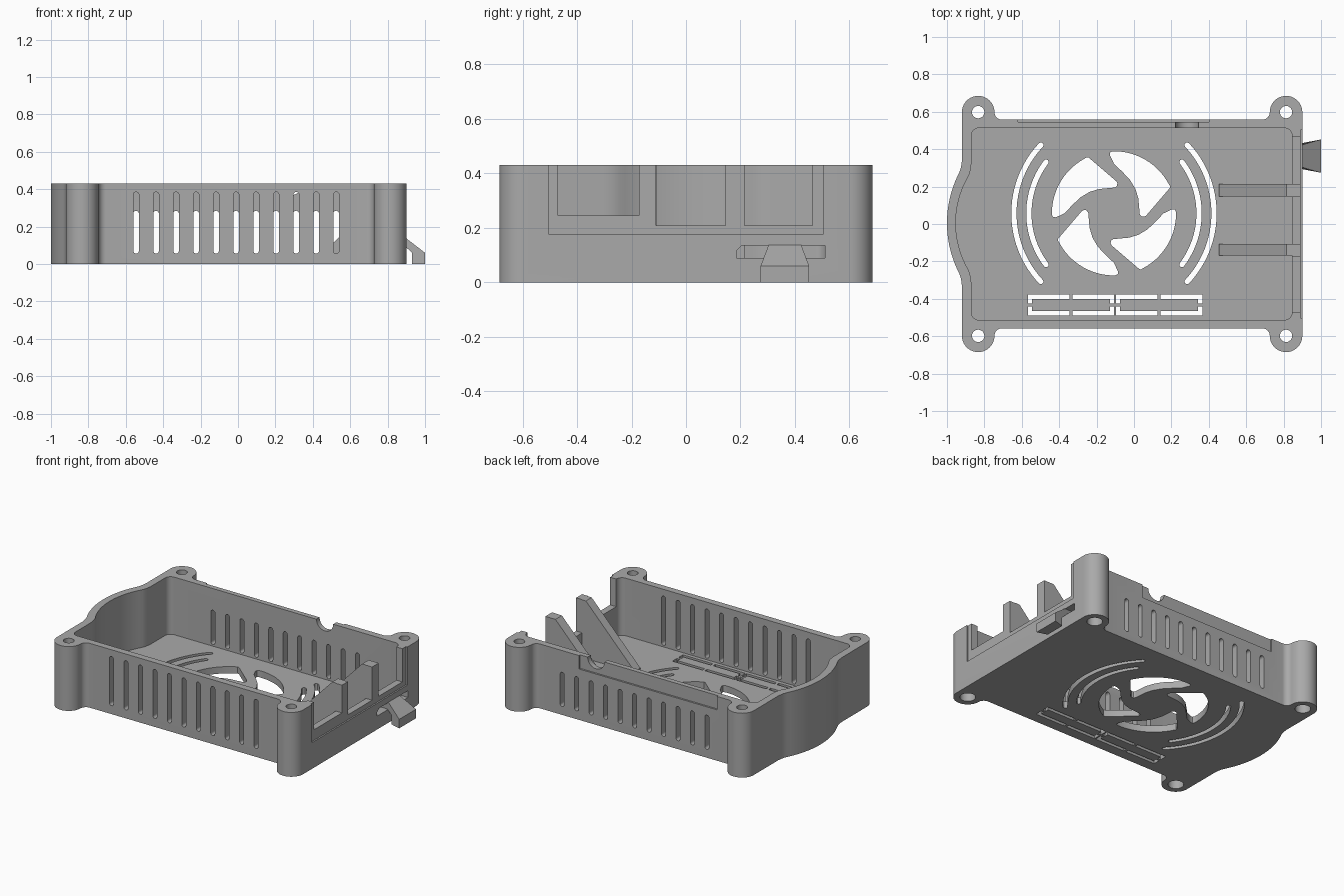
import bpy, bmesh, math
from mathutils import Vector

if "Cube" in bpy.data.objects:
    bpy.data.objects.remove(bpy.data.objects["Cube"])

H, FLOOR = 0.43, 0.045
grey = bpy.data.materials.new("matte grey")
grey.diffuse_color = (0.4, 0.4, 0.4, 1)
grey.use_nodes = True
grey.node_tree.nodes["Principled BSDF"].inputs["Base Color"].default_value = grey.diffuse_color


def arc(cx, cy, r, a0, a1, n=12):
    """Points along an arc, angles in degrees."""
    return [(cx + r * math.cos(math.radians(a0 + (a1 - a0) * i / n)),
             cy + r * math.sin(math.radians(a0 + (a1 - a0) * i / n))) for i in range(n + 1)]


def rect(x0, x1, y0, y1):
    return [(x0, y0), (x1, y0), (x1, y1), (x0, y1)]


def prisms(name, profiles, lo, hi, axis="z"):
    """Extrude 2D outlines along an axis: z uses (x,y), y uses (x,z), x uses (y,z)."""
    place = {"z": lambda u, v, w: (u, v, w), "y": lambda u, v, w: (u, w, v),
             "x": lambda u, v, w: (w, u, v)}[axis]
    bm = bmesh.new()
    for prof in profiles:
        a = [bm.verts.new(place(u, v, lo)) for u, v in prof]
        b = [bm.verts.new(place(u, v, hi)) for u, v in prof]
        bm.faces.new(a)
        bm.faces.new(b)
        for i in range(len(a)):
            j = (i + 1) % len(a)
            bm.faces.new((a[i], a[j], b[j], b[i]))
    bmesh.ops.recalc_face_normals(bm, faces=bm.faces)
    me = bpy.data.meshes.new(name)
    bm.to_mesh(me)
    bm.free()
    me.materials.append(grey)
    ob = bpy.data.objects.new(name, me)
    bpy.context.collection.objects.link(ob)
    return ob


def cut(target, cutter):
    """Apply an exact boolean difference and discard the cutter."""
    cutter.hide_render = True
    mod = target.modifiers.new("cut", "BOOLEAN")
    mod.operation, mod.solver, mod.object = "DIFFERENCE", "EXACT", cutter
    dg = bpy.context.evaluated_depsgraph_get()
    me = bpy.data.meshes.new_from_object(target.evaluated_get(dg))
    target.modifiers.clear()
    target.data = me
    bpy.data.objects.remove(cutter)


def bulge(x_wall, depth, half):
    """Bowed part of the left wall, listed from +y to -y."""
    r = (half ** 2 + (depth * 0.82) ** 2) / (2 * depth * 0.82)
    a = math.degrees(math.asin(half / r))
    mid = arc(x_wall - depth + r, 0.005, r, 180 - a, 180 + a, 20)
    ends = [(x_wall, half + 0.07), (x_wall - 0.04 * depth, half + 0.045),
            (x_wall - 0.09 * depth, half + 0.025)]
    return ends + mid + [(x, -y + 0.01) for x, y in reversed(ends)]


# Outer shell with four screw lobes and bowed left side
LX, RX, LY, LR, WY, F = -0.833, 0.813, 0.598, 0.087, 0.558, 0.04


def lobe_top(cx):
    right = arc(cx + LR + F, LY, F, 270, 180, 8)
    left = arc(cx - LR - F, LY, F, 0, -90, 8)
    if cx > 0:
        return arc(cx, LY, LR, 0, 180, 20) + left[1:]
    return list(reversed(right))[::-1][:-1] + arc(cx, LY, LR, 0, 180, 20)


top = lobe_top(RX) + lobe_top(LX)
bottom = [(x, -y) for x, y in reversed(top)]
case = prisms("case_shell", [top + bulge(-0.92, 0.08, 0.27) + bottom], 0, H)

# Interior cavity
R = 0.04
inner = (arc(0.845 - R, 0.513 - R, R, 0, 90, 6) + arc(-0.87 + R, 0.513 - R, R, 90, 180, 6)
         + bulge(-0.87, 0.083, 0.25)
         + arc(-0.87 + R, -0.513 + R, R, 180, 270, 6) + arc(0.845 - R, -0.513 + R, R, 270, 360, 6))
cut(case, prisms("cavity_cutter", [inner], FLOOR, 1))

# Screw holes with wider bores underneath
for r, z0, z1 in ((0.033, -1, 1), (0.048, -1, 0.1)):
    cut(case, prisms("screw_cutter", [arc(x, y, r, 0, 345, 23) for x in (LX, RX)
                                      for y in (LY, -LY)], z0, z1))

# Fan openings: one swept blade gap repeated four times
FX, FY, FR = -0.107, 0.057, 0.332
gap = arc(0, 0, FR, 118, 181, 14) + [(-0.326, -0.02), (-0.31, -0.021), (-0.265, 0.0),
      (-0.222, 0.045), (-0.18, 0.085), (-0.13, 0.115), (-0.08, 0.13), (0.005, 0.138),
      (0.016, 0.147), (0.018, 0.16), (0.012, 0.172), (-0.135, 0.298), (-0.145, 0.3)]
gaps = []
for k in range(4):
    c, s = math.cos(k * math.pi / 2), math.sin(k * math.pi / 2)
    gaps.append([(FX + c * x - s * y, FY + s * x + c * y) for x, y in gap])

# Curved vents either side of the fan
W = 0.014
for base in (0, 180):
    for r, a in ((0.535, 43), (0.455, 37)):
        e0 = [FX + r * math.cos(math.radians(base + a)), FY + r * math.sin(math.radians(base + a))]
        e1 = [FX + r * math.cos(math.radians(base - a)), FY + r * math.sin(math.radians(base - a))]
        gaps.append(arc(FX, FY, r + W, base - a, base + a, 24)
                    + arc(*e0, W, base + a, base + a + 180, 6)[1:-1]
                    + arc(FX, FY, r - W, base + a, base - a, 24)
                    + arc(*e1, W, base - a + 180, base - a + 360, 6)[1:-1])

# Break-out panels outlined by corner-shaped slits
for cx in (-0.337, 0.134):
    for sx in (-1, 1):
        for sy in (-1, 1):
            ell = [(0.009, 0.055), (0.231, 0.055), (0.231, 0.008), (0.209, 0.008),
                   (0.209, 0.032), (0.009, 0.032)]
            gaps.append([(cx + sx * u, -0.433 + sy * v) for u, v in ell])
cut(case, prisms("floor_cutter", gaps, -0.1, 0.2))


# Side vent slots: tall at the front, short at the back
def slot(x, z0, z1, r=0.015):
    return arc(x, z1 - r, r, 0, 180, 8) + arc(x, z0 + r, r, 180, 360, 8)


xs = [-0.545 + 0.107 * i for i in range(11)]
cut(case, prisms("front_slot_cutter", [slot(x, 0.056, 0.385) for x in xs], -0.7, -0.45, "y"))
cut(case, prisms("back_slot_cutter", [slot(x, 0.056, 0.285) for x in xs], 0.45, 0.7, "y"))

# Back wall: shallow recess and round jack notch
cut(case, prisms("back_recess_cutter", [rect(-0.62, 0.4, 0.34, 0.6)], 0.546, 0.6, "y"))
cut(case, prisms("jack_cutter", [arc(0.283, H, 0.062, 180, 360, 20) + [(0.345, 0.6), (0.221, 0.6)]],
                 0.45, 0.7, "y"))

# Right wall: shallow recess, port notches and card slot
cut(case, prisms("right_recess_cutter", [rect(-0.503, 0.503, 0.175, 0.6)], 0.89, 1.1, "x"))
cut(case, prisms("port_cutter", [rect(-0.47, -0.173, 0.245, 0.6), rect(-0.11, 0.145, 0.208, 0.6),
                                 rect(0.215, 0.465, 0.208, 0.6)], 0.8, 1.1, "x"))
cut(case, prisms("card_cutter", [[(0.185, 0.09), (0.51, 0.09), (0.51, 0.135), (0.205, 0.135),
                                  (0.185, 0.115)]], 0.8, 1.1, "x"))

# Sloped support fins behind the port posts
fin = [(0.455, FLOOR - 0.01), (0.846, FLOOR - 0.01), (0.846, H), (0.815, H), (0.455, 0.055)]
parts = [case]
for name, y0, y1 in (("front_fin", -0.168, -0.107), ("back_fin", 0.147, 0.215)):
    parts.append(prisms(name, [fin], y0, y1, "y"))

# Clip hook through the card slot, flaring outward
hook = prisms("clip_hook", [[(0.85, 0.09), (0.9, 0.09), (0.93, 0.06), (0.93, 0), (1, 0),
                             (1, 0.06), (0.9, 0.137), (0.85, 0.137)]], -1, 1, "y")
for v in hook.data.vertices:
    half = 0.06 + 0.029 * max(0, min(1, (v.co.x - 0.9) / 0.1))
    v.co.y = 0.363 + half * v.co.y
parts.append(hook)

# Smooth rounded walls, keep hard edges
for ob in bpy.context.scene.objects:
    ob.select_set(ob in parts)
bpy.context.view_layer.objects.active = case
bpy.ops.object.shade_smooth_by_angle(angle=math.radians(30))
